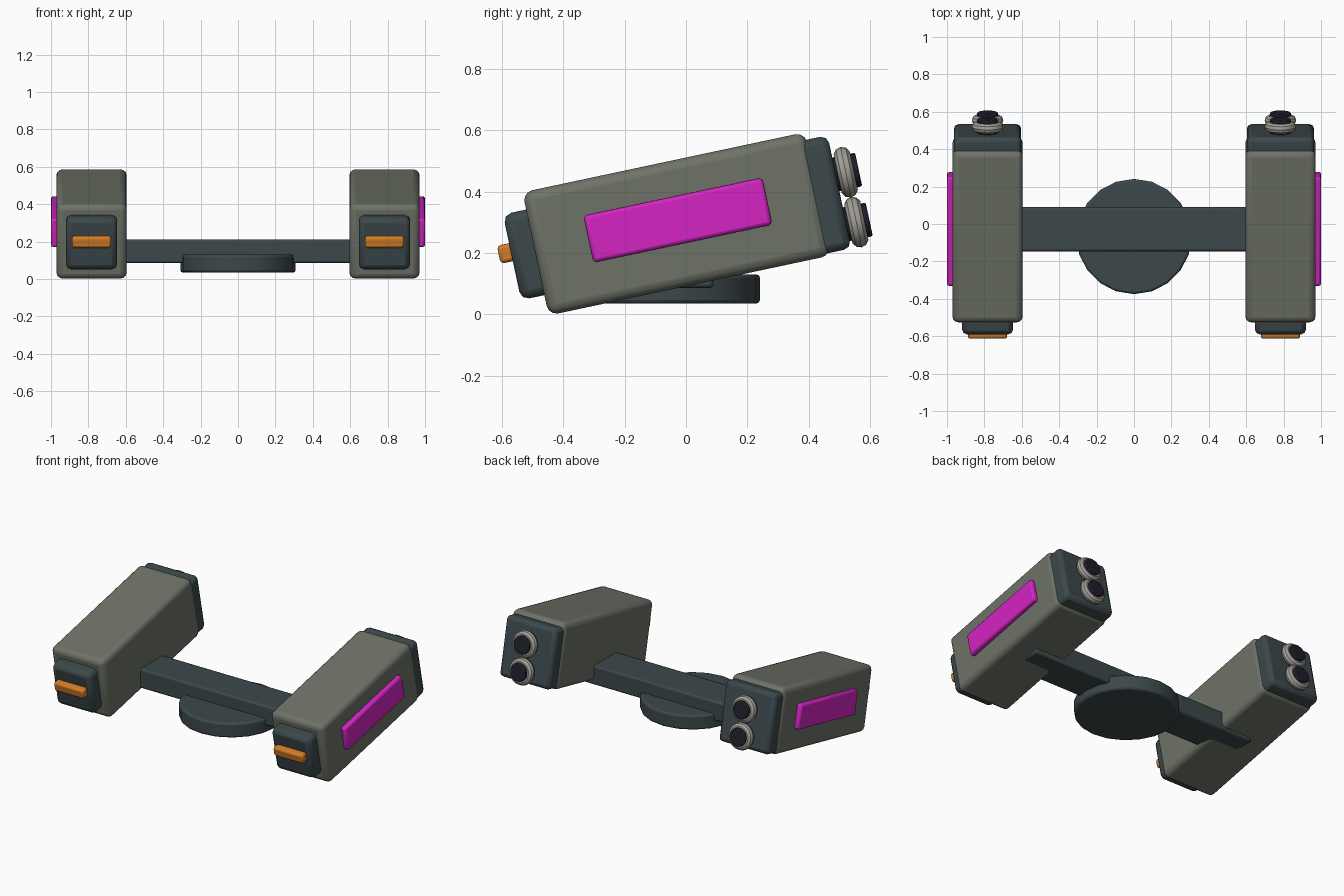
import bpy
import math
from mathutils import Matrix, Vector

old = bpy.data.objects.get("Cube")
if old:
    bpy.data.objects.remove(old, do_unlink=True)


def material(name, r, g, b):
    m = bpy.data.materials.new(name)
    m.use_nodes = True
    m.diffuse_color = (r, g, b, 1)
    m.node_tree.nodes["Principled BSDF"].inputs["Base Color"].default_value = (r, g, b, 1)
    return m


OLIVE = material("olive grey", 0.155, 0.17, 0.135)
SLATE = material("dark slate", 0.045, 0.065, 0.07)
MAGENTA = material("magenta", 0.66, 0.018, 0.54)
ORANGE = material("orange", 0.65, 0.21, 0.02)
METAL = material("pale metal", 0.36, 0.35, 0.31)
BLACK = material("lens black", 0.012, 0.012, 0.022)


def finish(name, mat, matrix, bevel=0.0, segments=2):
    """Name, colour, place, bevel and shade the active object."""
    ob = bpy.context.object
    ob.name = name
    ob.data.materials.append(mat)
    if bevel:
        mod = ob.modifiers.new("Bevel", "BEVEL")
        mod.width = bevel
        mod.segments = segments
        mod.limit_method = "ANGLE"
        mod.angle_limit = math.radians(40)
    bpy.ops.object.shade_smooth_by_angle(angle=math.radians(35))
    ob.matrix_world = matrix
    return ob


def box(name, mat, centre, size, frame=Matrix(), bevel=0.0, segments=2):
    bpy.ops.mesh.primitive_cube_add(size=1)
    ob = bpy.context.object
    ob.data.transform(Matrix.Diagonal((*size, 1)))
    return finish(name, mat, frame @ Matrix.Translation(centre), bevel, segments)


# Mounting disc and crossbar
bpy.ops.mesh.primitive_cylinder_add(vertices=20, radius=0.308, depth=0.095)
finish("mounting_disc", SLATE, Matrix.Translation((0, -0.067, 0.083)), 0.012)
box("crossbar", SLATE, (0, -0.028, 0.148), (1.64, 0.236, 0.125), bevel=0.012)

# One tilted pod on each side
tilt = Matrix.Rotation(math.radians(12), 4, "X")
along_y = Matrix.Rotation(math.radians(-90), 4, "X")
for side, sx in (("left", 1), ("right", -1)):
    frame = Matrix.Translation((0.783 * sx, -0.03, 0.295)) @ tilt
    box(side + "_pod", OLIVE, (0, 0, 0), (0.375, 0.94, 0.41), frame, 0.032, 3)
    box(side + "_rear_cap", SLATE, (0, 0.46, -0.008), (0.36, 0.16, 0.376), frame, 0.025)
    box(side + "_front_cap", SLATE, (0, -0.47, 0.005), (0.274, 0.155, 0.285), frame, 0.028)
    box(side + "_front_light", ORANGE, (0, -0.562, 0.022), (0.21, 0.052, 0.06), frame, 0.012)
    box(side + "_side_panel", MAGENTA, (0.192 * sx, 0.006, 0.011), (0.05, 0.595, 0.156), frame, 0.012)

    # Twin rear nozzles: rounded ring with a dark core
    for label, z in (("upper", 0.05), ("lower", -0.116)):
        bpy.ops.mesh.primitive_torus_add(major_segments=24, minor_segments=10,
                                         major_radius=0.056, minor_radius=0.028)
        finish(f"{side}_{label}_nozzle_ring", METAL,
               frame @ Matrix.Translation((0, 0.573, z)) @ along_y)
        bpy.ops.mesh.primitive_cylinder_add(vertices=20, radius=0.056, depth=0.09)
        finish(f"{side}_{label}_nozzle_core", BLACK,
               frame @ Matrix.Translation((0, 0.571, z)) @ along_y, 0.006)
